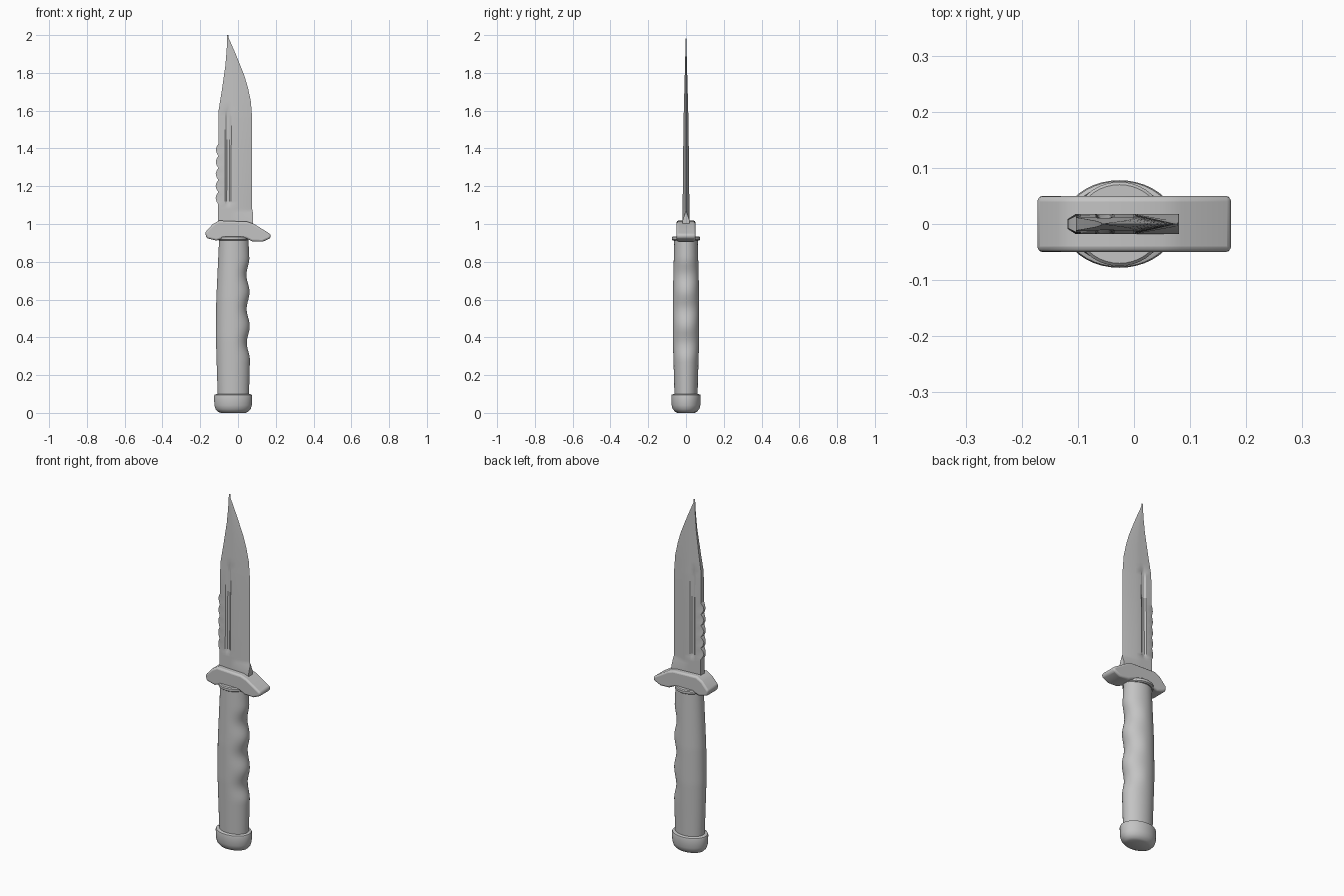
import bpy, bmesh, math

if "Cube" in bpy.data.objects:
    bpy.data.objects.remove(bpy.data.objects["Cube"], do_unlink=True)

grey = bpy.data.materials.new("plain grey")
grey.use_nodes = True
colour = (0.55, 0.55, 0.55, 1)
grey.diffuse_color = colour
grey.node_tree.nodes["Principled BSDF"].inputs["Base Color"].default_value = colour


def lerp(table, z):
    """Read a value at height z from a list of (height, value) pairs."""
    if z <= table[0][0]:
        return table[0][1]
    for (z0, a), (z1, b) in zip(table, table[1:]):
        if z <= z1:
            return a + (b - a) * (z - z0) / (z1 - z0)
    return table[-1][1]


def finish(name, bm, angle):
    bmesh.ops.remove_doubles(bm, verts=bm.verts, dist=0.0002)
    bmesh.ops.recalc_face_normals(bm, faces=bm.faces)
    mesh = bpy.data.meshes.new(name)
    bm.to_mesh(mesh)
    bm.free()
    mesh.materials.append(grey)
    obj = bpy.data.objects.new(name, mesh)
    bpy.context.collection.objects.link(obj)
    bpy.ops.object.select_all(action='DESELECT')
    obj.select_set(True)
    bpy.context.view_layer.objects.active = obj
    bpy.ops.object.shade_smooth_by_angle(angle=math.radians(angle))
    return obj


def loft(name, rings, angle=35):
    """Skin a stack of closed rings and cap both ends."""
    bm = bmesh.new()
    rows = [[bm.verts.new(p) for p in ring] for ring in rings]
    n = len(rows[0])
    for a, b in zip(rows, rows[1:]):
        for i in range(n):
            j = (i + 1) % n
            bm.faces.new((a[i], a[j], b[j], b[i]))
    bm.faces.new(rows[0][::-1])
    bm.faces.new(rows[-1])
    return finish(name, bm, angle)


AXIS = -0.026


def oval(z, left, right, depth, n=40):
    """Oval ring round the handle axis, with separate left and right reach."""
    ring = []
    for i in range(n):
        a = 2 * math.pi * i / n
        c = math.cos(a)
        reach = right - AXIS if c > 0 else AXIS - left
        ring.append((AXIS + c * reach, depth * math.sin(a), z))
    return ring


def even_oval(z, a, b):
    return oval(z, AXIS - a, AXIS + a, b)


# Pommel cap
cap = [(0, 0.066, 0.045), (0.006, 0.08, 0.058), (0.02, 0.093, 0.07),
       (0.04, 0.099, 0.076), (0.088, 0.101, 0.078), (0.096, 0.098, 0.076),
       (0.1, 0.088, 0.066)]
loft("pommel", [even_oval(*row) for row in cap])

# Grip with finger grooves on one side
back = [(0.09, -0.107), (0.2, -0.111), (0.4, -0.117), (0.6, -0.115),
        (0.75, -0.108), (0.92, -0.1)]
depth = [(0.09, 0.061), (0.2, 0.064), (0.4, 0.07), (0.6, 0.07), (0.92, 0.062)]
rings = []
for i in range(48):
    z = 0.09 + 0.83 * i / 47
    wave = math.cos(2 * math.pi * (z - 0.64) / 0.18) if 0.28 < z < 0.82 else 1
    front = lerp([(0.09, 0.05), (0.28, 0.055), (0.82, 0.052), (0.92, 0.047)], z)
    rings.append(oval(z, lerp(back, z), front + 0.008 * wave, lerp(depth, z)))
loft("grip", rings)

# Collar under the guard
loft("collar", [even_oval(z, a, b) for z, a, b in
                [(0.912, 0.076, 0.068), (0.917, 0.081, 0.075),
                 (0.93, 0.081, 0.075), (0.935, 0.076, 0.07)]])

# Guard: side profile pushed through the depth, then rounded
outline = [(-0.174, 0.955), (-0.167, 0.925), (-0.115, 0.912), (-0.075, 0.925),
           (0.04, 0.925), (0.075, 0.908), (0.13, 0.906), (0.172, 0.925),
           (0.174, 0.945), (0.085, 1.0), (0.05, 1.012), (-0.1, 1.018),
           (-0.135, 0.998)]
bm = bmesh.new()
bottom = bm.faces.new([bm.verts.new((x, -0.05, z)) for x, z in outline])
pushed = bmesh.ops.extrude_face_region(bm, geom=[bottom])["geom"]
bmesh.ops.translate(bm, vec=(0, 0.1, 0),
                    verts=[v for v in pushed if isinstance(v, bmesh.types.BMVert)])
guard = finish("guard", bm, 40)
rounding = guard.modifiers.new("rounded edges", 'BEVEL')
rounding.width = 0.014
rounding.segments = 3
rounding.limit_method = 'ANGLE'
rounding.angle_limit = math.radians(50)

# Blade: cross-sections stacked from the guard to the tip
spine = [(1.0, -0.105), (1.6, -0.103), (1.705, -0.086), (1.836, -0.067),
         (1.92, -0.06), (2.0, -0.057)]
edge = [(1.0, 0.08), (1.06, 0.079), (1.08, 0.075), (1.56, 0.075), (1.65, 0.068),
        (1.72, 0.053), (1.785, 0.034), (1.89, -0.008), (1.95, -0.034), (2.0, -0.056)]
thick = [(1.0, 0.018), (1.2, 0.017), (1.55, 0.013), (1.7, 0.009),
         (1.85, 0.005), (2.0, 0.0008)]
edge_thick = [(1.02, 1.0), (1.07, 0.0)]
fuller = [(1.09, 0), (1.12, 0.007), (1.57, 0.006), (1.63, 0)]
TOOTH, FIRST, COUNT = 0.064, 1.105, 5
heights = {h for table in (spine, edge, fuller) for h, _ in table} | {1.02, 1.07}
heights |= {FIRST + TOOTH * k / 4 for k in range(4 * COUNT + 1)}
rings = []
for z in sorted(heights):
    s, e, t, g = (lerp(tab, z) for tab in (spine, edge, thick, fuller))
    # Saw teeth stand out from the spine and thin toward their points
    phase = (z - FIRST) / TOOTH
    tooth = max(0, math.sin(math.pi * (phase % 1))) if 0 <= phase <= COUNT else 0
    half = [(s - 0.014 * tooth, t * (1 - 0.5 * tooth)), (s + 0.008, t)]
    for f, dip in ((0.2, 0), (0.25, g), (0.33, g), (0.38, 0), (0.58, 0)):
        half.append((s + (e - s) * f, max(t - dip, 0.0006)))
    half.append((e, t * lerp(edge_thick, z)))
    rings.append([(x, -y, z) for x, y in half] + [(x, y, z) for x, y in reversed(half)])
loft("blade", rings, 25)
